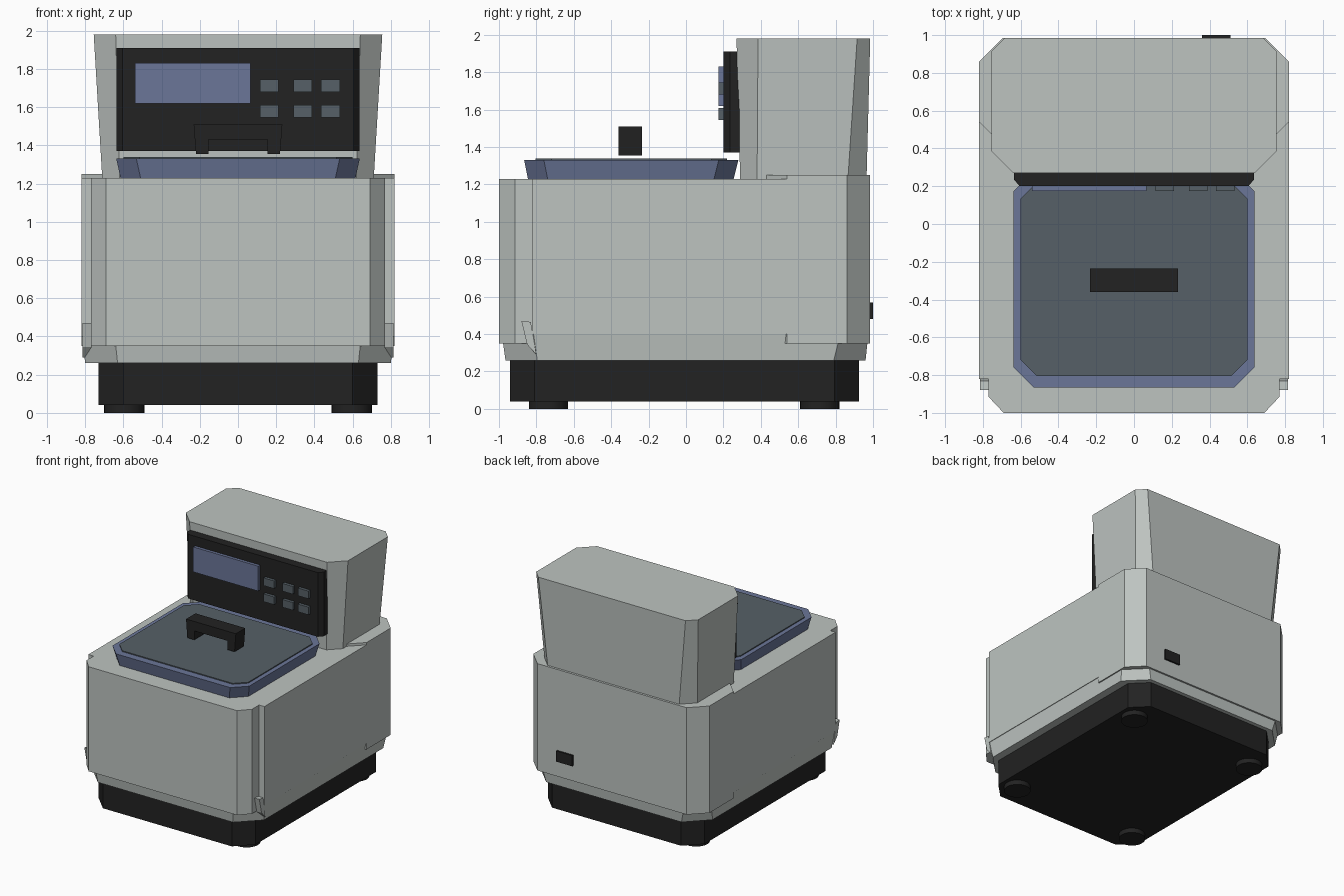
import bpy, bmesh

cube = bpy.data.objects.get("Cube")
if cube:
    bpy.data.objects.remove(cube)


def material(name, rgb):
    m = bpy.data.materials.new(name)
    m.use_nodes = True
    m.diffuse_color = (*rgb, 1)
    m.node_tree.nodes["Principled BSDF"].inputs["Base Color"].default_value = (*rgb, 1)
    return m


GREY = material("light grey", (0.51, 0.55, 0.53))
BLACK = material("black", (0.016, 0.016, 0.016))
BLUE = material("slate blue", (0.145, 0.18, 0.315))
SLATE = material("dark slate", (0.093, 0.117, 0.135))


def add(name, bm, mat):
    bmesh.ops.recalc_face_normals(bm, faces=bm.faces)
    mesh = bpy.data.meshes.new(name)
    bm.to_mesh(mesh)
    bm.free()
    mesh.materials.append(mat)
    ob = bpy.data.objects.new(name, mesh)
    bpy.context.collection.objects.link(ob)
    return ob


def loft(name, mat, rings):
    """Join equal-length rings of 3D points and cap both ends."""
    bm = bmesh.new()
    loops = [[bm.verts.new(p) for p in ring] for ring in rings]
    n = len(loops[0])
    for a, b in zip(loops, loops[1:]):
        for i in range(n):
            j = (i + 1) % n
            bm.faces.new((a[i], a[j], b[j], b[i]))
    bm.faces.new(loops[0])
    bm.faces.new(loops[-1])
    return add(name, bm, mat)


def mirrored(half):
    """Complete a front-to-back half outline on +x with its mirror."""
    return half + [(-x, y) for x, y in reversed(half)]


def octagon(x, y0, y1, front, back):
    return mirrored([(x - front, y0), (x, y0 + front), (x, y1 - back), (x - back, y1)])


def slab(name, mat, outline, z0, z1, upper=None):
    return loft(name, mat, [[(x, y, z0) for x, y in outline],
                            [(x, y, z1) for x, y in upper or outline]])


def box(name, mat, x0, x1, y0, y1, z0, z1):
    return slab(name, mat, [(x0, y0), (x1, y0), (x1, y1), (x0, y1)], z0, z1)


# Base and feet
slab("base", BLACK, octagon(0.73, -0.94, 0.925, 0.13, 0.13), 0.04, 0.26)
for side, x in (("right", -0.595), ("left", 0.595)):
    for end, y in (("front", -0.735), ("back", 0.715)):
        bpy.ops.mesh.primitive_cylinder_add(vertices=32, radius=0.105, depth=0.06,
                                            location=(x, y, 0.03))
        foot = bpy.context.object
        foot.name = f"{end}_{side}_foot"
        foot.data.materials.append(BLACK)
        bpy.ops.object.shade_smooth_by_angle()

# Flared skirt
slab("skirt", GREY, octagon(0.80, -0.965, 0.96, 0.17, 0.17), 0.26, 0.40,
     octagon(0.815, -0.985, 0.975, 0.17, 0.15))

# Main housing: stepped front body, lower lip, taller rear shell
slab("front_body", GREY, mirrored([(0.69, -1), (0.77, -0.915), (0.77, -0.82),
                                   (0.82, -0.82), (0.82, 0.54)]), 0.40, 1.23)
slab("front_lip", GREY, mirrored([(0.69, -1), (0.77, -0.915), (0.77, -0.85)]), 0.35, 0.40)
slab("rear_shell", GREY, octagon(0.82, 0.42, 0.985, 0.12, 0.125), 0.35, 1.25)

# Small slanted tabs at the foot of the side seams
tab = [(-0.85, 0.345), (-0.88, 0.47), (-0.83, 0.465), (-0.80, 0.29)]
for side, s in (("right", -1), ("left", 1)):
    loft(side + "_seam_tab", GREY, [[(s * x, y, z) for y, z in tab] for x in (0.74, 0.815)])

# Head, widening upward
slab("head", GREY, octagon(0.71, 0.29, 0.965, 0.09, 0.10), 1.22, 1.98,
     octagon(0.755, 0.27, 0.985, 0.115, 0.07))

# Control panel, screen and buttons
slab("control_panel", BLACK, mirrored([(0.605, 0.2), (0.635, 0.235), (0.635, 0.285)]), 1.37, 1.91)
box("screen", BLUE, -0.54, 0.065, 0.175, 0.21, 1.62, 1.83)
for row, z in (("lower", 1.545), ("upper", 1.68)):
    for i, x in enumerate((0.115, 0.29, 0.435)):
        box(f"{row}_button_{i + 1}", SLATE, x, x + 0.098, 0.175, 0.21, z, z + 0.065)

# Lid rim and panel
slab("lid_rim", BLUE, octagon(0.615, -0.845, 0.255, 0.105, 0.105), 1.23, 1.33,
     octagon(0.637, -0.865, 0.28, 0.105, 0.105))
slab("lid_panel", SLATE, octagon(0.60, -0.805, 0.22, 0.085, 0.085), 1.325, 1.338)

# Lid handle: one arch profile extruded front to back
arch = mirrored([(0.155, 1.355), (0.22, 1.355), (0.232, 1.51)])
arch = arch + [(-0.155, 1.43), (0.155, 1.43)]
loft("lid_handle", BLACK, [[(x, y, z) for x, z in arch] for y in (-0.36, -0.235)])

# Rear power socket
box("power_socket", BLACK, 0.36, 0.51, 0.97, 1.0, 0.48, 0.57)
